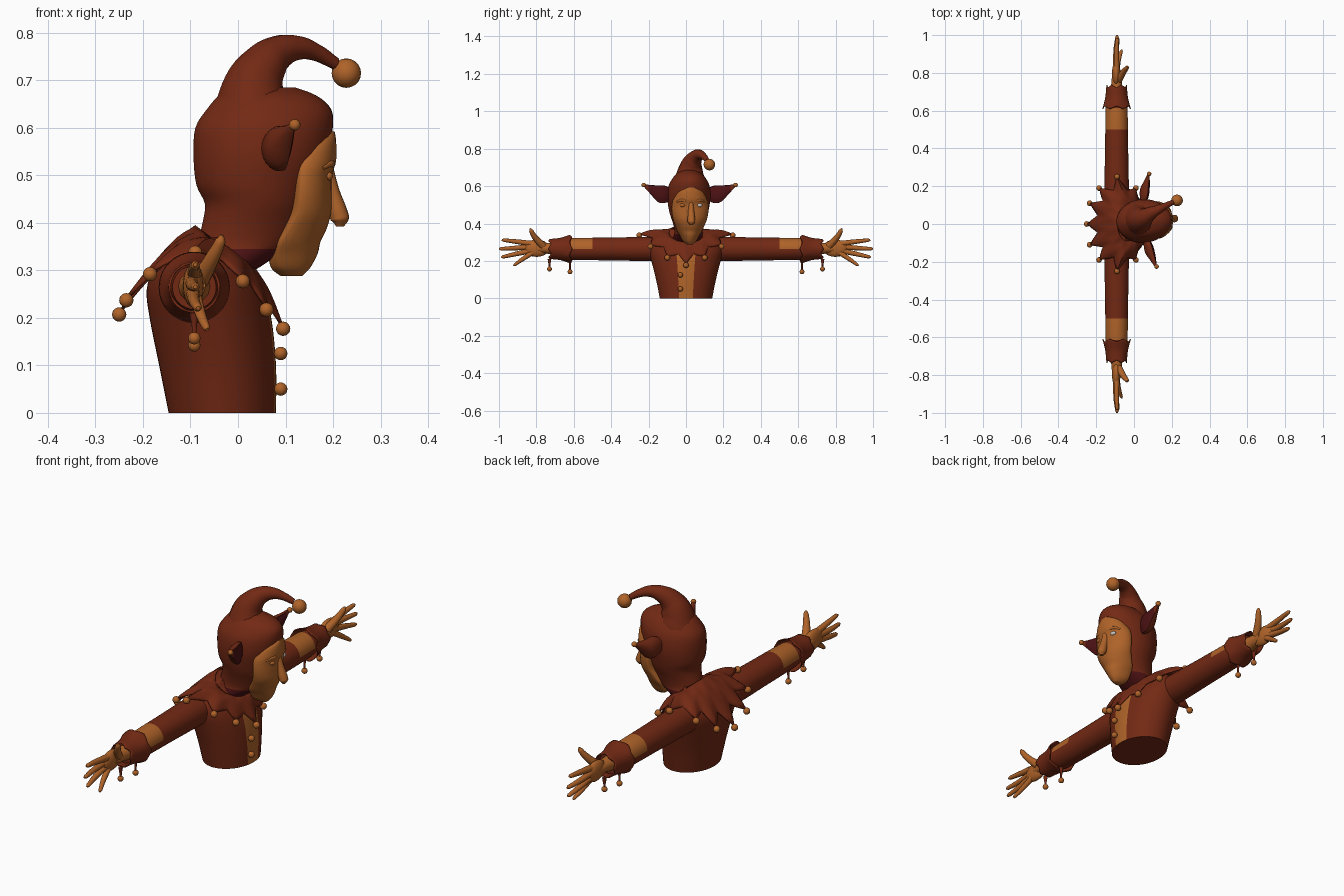
import bpy, bmesh
from math import sin, cos, pi
from mathutils import Vector, Matrix

if "Cube" in bpy.data.objects:
    bpy.data.objects.remove(bpy.data.objects["Cube"])


def material(name, r, g, b):
    m = bpy.data.materials.new(name)
    m.use_nodes = True
    m.diffuse_color = (r, g, b, 1)
    bsdf = m.node_tree.nodes["Principled BSDF"]
    bsdf.inputs["Base Color"].default_value = (r, g, b, 1)
    bsdf.inputs["Roughness"].default_value = 0.8
    return m


RED = material("russet cloth", 0.17, 0.022, 0.007)
ORANGE = material("warm orange", 0.43, 0.125, 0.022)
MAROON = material("dark maroon", 0.075, 0.006, 0.007)
WHITE = material("eye white", 0.6, 0.55, 0.5)
# The head is turned a little to its left
TURN = Matrix.Translation((0.04, 0.015, 0)) @ Matrix.Rotation(0.08, 4, 'Z') @ Matrix.Translation((-0.04, 0, 0))
made = []


def finish(name, bm, mats, pick=None, thick=0, turn=None):
    bmesh.ops.recalc_face_normals(bm, faces=bm.faces)
    bm.normal_update()
    for f in bm.faces:
        if pick:
            f.material_index = pick(f.calc_center_median(), f.normal)
    if turn:
        bm.transform(turn)
    me = bpy.data.meshes.new(name)
    bm.to_mesh(me)
    bm.free()
    for m in mats:
        me.materials.append(m)
    ob = bpy.data.objects.new(name, me)
    bpy.context.collection.objects.link(ob)
    if thick:
        ob.modifiers.new("thickness", 'SOLIDIFY').thickness = thick
    made.append(ob)
    return ob


def refine(rows, steps):
    """Smooth interpolation between cross-sections."""
    out = []
    for i in range(len(rows) - 1):
        p0, p1, p2, p3 = (rows[min(max(i + k, 0), len(rows) - 1)] for k in (-1, 0, 1, 2))
        for s in range(steps):
            t = s / steps
            out.append([b + 0.5 * t * (c - a + t * (2 * a - 5 * b + 4 * c - d + t * (3 * (b - c) + d - a)))
                        for a, b, c, d in zip(p0, p1, p2, p3)])
    return out + [rows[-1]]


def loft(name, rows, point, mats, n=32, steps=4, cap=True, **kw):
    bm = bmesh.new()
    rings = [[bm.verts.new(point(r, 2 * pi * i / n)) for i in range(n)] for r in refine(rows, steps)]
    for a, b in zip(rings, rings[1:]):
        for i in range(n):
            j = (i + 1) % n
            bm.faces.new((a[i], a[j], b[j], b[i]))
    if cap:
        bm.faces.new(rings[0])
        bm.faces.new(rings[-1])
    return finish(name, bm, mats, **kw)


def level(r, a):
    """Horizontal ring: height, back x, front x, half width."""
    return Vector(((r[1] + r[2]) / 2 + (r[2] - r[1]) / 2 * cos(a), r[3] * sin(a), r[0]))


def ball(name, pos, r, mat, scale=(1, 1, 1), turn=None):
    bm = bmesh.new()
    bmesh.ops.create_uvsphere(bm, u_segments=16, v_segments=10, radius=r)
    bm.transform(Matrix.Translation(pos) @ Matrix.Diagonal((*scale, 1)))
    return finish(name, bm, [mat], turn=turn)


def tube(name, pts, mat, turn=None):
    """Smooth tapering tube through (x, y, z, radius) points."""
    cu = bpy.data.curves.new(name, 'CURVE')
    cu.dimensions = '3D'
    cu.bevel_depth = 1
    cu.bevel_resolution = 4
    cu.resolution_u = 6
    cu.use_fill_caps = True
    sp = cu.splines.new('BEZIER')
    sp.bezier_points.add(len(pts) - 1)
    for bp, (x, y, z, r) in zip(sp.bezier_points, pts):
        bp.co, bp.radius = (x, y, z), r
        bp.handle_left_type = bp.handle_right_type = 'AUTO'
    tmp = bpy.data.objects.new(name + "_path", cu)
    bpy.context.collection.objects.link(tmp)
    bpy.context.view_layer.update()
    me = bpy.data.meshes.new_from_object(tmp.evaluated_get(bpy.context.evaluated_depsgraph_get()))
    bm = bmesh.new()
    bm.from_mesh(me)
    for f in bm.faces:
        f.material_index = 0
    bpy.data.objects.remove(tmp)
    bpy.data.meshes.remove(me)
    return finish(name, bm, [mat], turn=turn)


# Torso with the front stripe and its buttons
loft("torso", [(0, -.146, .08, .14), (.1, -.166, .08, .16), (.2, -.186, .07, .185), (.26, -.192, .052, .2),
               (.31, -.175, .022, .19), (.345, -.14, -.02, .15), (.37, -.11, -.03, .09)],
     level, [RED, ORANGE], n=48,
     pick=lambda c, no: int(abs(c.y) < .04 and c.x > 0 and .005 < c.z < .25))
for z in (.05, .125):
    ball("button", (.09, -.03, z), .014, ORANGE)

# Hood and neck
loft("hood", [(.29, -.1, .02, .08), (.33, -.09, .08, .078), (.36, -.085, .115, .075), (.4, -.075, .135, .084),
              (.44, -.07, .15, .098), (.48, -.088, .165, .108), (.54, -.094, .187, .116), (.6, -.09, .2, .11),
              (.64, -.065, .196, .09), (.668, -.04, .165, .065), (.685, -.01, .12, .03)],
     level, [RED, MAROON], turn=TURN, pick=lambda c, no: int(c.z < .345 and c.x > -.03))
tube("hood_horn", [(.03, .02, .63, .088), (.035, .025, .69, .066), (.055, .035, .73, .05), (.085, .055, .758, .037),
                   (.125, .075, .768, .026), (.165, .095, .758, .018), (.205, .115, .735, .013)], RED)
ball("horn_bell", (.228, .125, .715), .031, ORANGE)


# Face: rows of height, edge x, front x, half width
def face_point(r, a):
    depth = r[2] - r[1] if cos(a) > 0 else .02
    return Vector((r[1] + depth * cos(a), r[3] * sin(a), r[0]))


loft("face", [(.592, .185, .204, .025), (.57, .16, .207, .065), (.53, .133, .207, .09), (.5, .127, .198, .098),
              (.46, .125, .197, .098), (.42, .12, .196, .09), (.385, .103, .186, .077), (.36, .09, .174, .067),
              (.335, .085, .168, .052), (.305, .09, .152, .035), (.288, .11, .135, .014)],
     face_point, [ORANGE], turn=TURN)
tube("nose", [(.188, 0, .52, .012), (.197, 0, .47, .016), (.21, 0, .425, .02), (.215, 0, .408, .02),
              (.215, 0, .392, .008)], ORANGE, turn=TURN)
for s, mat, name in ((1, WHITE, "left_eye"), (-1, ORANGE, "right_eyelid")):
    ball(name, (.187, .045 * s, .498), .014, mat, (.7, 1.1, .7), TURN)
    tube("brow", [(.196, .015 * s, .515, .005), (.192, .045 * s, .525, .008), (.172, .075 * s, .515, .004)],
         ORANGE, turn=TURN)

# Ears, darker inside, each tipped with a bell
for s in (1, -1):
    loft("ear", [(.09, .06, .558, .02, .025), (.13, .073, .556, .032, .046), (.17, .08, .56, .034, .044),
                 (.21, .09, .582, .021, .024), (.245, .097, .604, .007, .008)],
         lambda r, a: Vector((r[1] + r[3] * cos(a) * (.5 if cos(a) > .4 else 1), s * r[0], r[2] + r[4] * sin(a))),
         [RED, MAROON], n=24, turn=TURN,
         pick=lambda c, no: int(no.x > .7 and abs(c.y) < .22))
    ball("ear_bell", (.1, s * .246, .606), .012, ORANGE, turn=TURN)

# Pointed collar with a bell on each tip
half = [(.095, 0, .185), (.06, .1, .225), (.01, .19, .285), (-.09, .25, .345),
        (-.185, .19, .3), (-.235, .11, .245), (-.25, 0, .215)]
tips = [Vector(p) for p in half + [(x, -y, z) for x, y, z in half[-2:0:-1]]]
N = len(tips)


def collar_point(r, a):
    k = a / (2 * pi) * N + 1e-6
    i, t = int(k) % N, k % 1
    inner = Vector((-.03 + .06 * cos(a), .09 * sin(a), .35 - .045 * cos(a)))
    edge = tips[i].lerp(tips[(i + 1) % N], t).lerp(inner, .32 * (1 - abs(2 * t - 1)))
    return inner.lerp(edge, r[0]) + Vector((0, 0, .02 * sin(pi * r[0])))


loft("collar", [(0,), (.25,), (.5,), (.75,), (1,)], collar_point, [RED], n=N * 6, steps=2, cap=False, thick=.006)
for p in tips:
    ball("collar_bell", p + Vector((0, 0, -.008)), .015, ORANGE)

# Arms, cuffs and hands, mirrored across the body
AX, AZ = -.092, .264


def arm_point(r, a):
    return Vector((AX + r[1] * cos(a), s * r[0], AZ + r[1] * sin(a)))


def cuff_point(r, a):
    zig = abs((a / (2 * pi) * 6 + .5) % 1 - .5) * 2
    return Vector((AX + r[1] * sin(a), s * (r[0] + r[2] * zig), AZ - r[1] * cos(a)))


fingers = {
    "thumb": [(-.08, .765, .28, .02), (-.052, .81, .33, .015), (-.037, .828, .362, .011), (-.034, .832, .374, .004)],
    "index_finger": [(-.092, .83, .293, .015), (-.092, .92, .305, .012), (-.09, .975, .311, .009), (-.09, .985, .312, .004)],
    "middle_finger": [(-.097, .83, .275, .015), (-.096, .93, .268, .012), (-.09, .99, .265, .009), (-.09, 1, .265, .004)],
    "ring_finger": [(-.095, .83, .255, .015), (-.092, .92, .235, .012), (-.085, .978, .222, .009), (-.084, .988, .22, .004)],
    "little_finger": [(-.09, .82, .245, .014), (-.078, .88, .205, .011), (-.067, .915, .18, .008), (-.065, .922, .175, .004)],
}
for s in (1, -1):
    loft("sleeve", [(.12, .066), (.25, .064), (.4, .061), (.5, .06), (.615, .058), (.7, .046)],
         arm_point, [RED, ORANGE], steps=1,
         pick=lambda c, no: int(.5 < abs(c.y) < .615 and c.z > AZ))
    loft("cuff", [(.722, .054, .014), (.67, .06, 0), (.625, .075, -.016)], cuff_point, [RED],
         n=48, cap=False, thick=.005)
    for y, z in ((.62, .142), (.73, .157)):
        tube("cuff_tassel", [(AX, s * y, .21, .01), (AX, s * y, .18, .005), (AX, s * y, z, .004)], RED)
        ball("cuff_bell", (AX, s * y, z), .013, ORANGE)
    tube("wrist", [(AX, s * .68, .265, .036), (AX, s * .735, .267, .029), (AX, s * .79, .268, .024)], ORANGE)
    ball("palm", (-.094, s * .798, .268), .068, ORANGE, (.33, 1, .68))
    for name, pts in fingers.items():
        tube(name, [(x, s * y, z, r) for x, y, z, r in pts], ORANGE)

# Smooth shading with sharp edges kept
bpy.ops.object.select_all(action='DESELECT')
for ob in made:
    ob.select_set(True)
bpy.context.view_layer.objects.active = made[0]
bpy.ops.object.shade_smooth_by_angle(angle=0.9)
